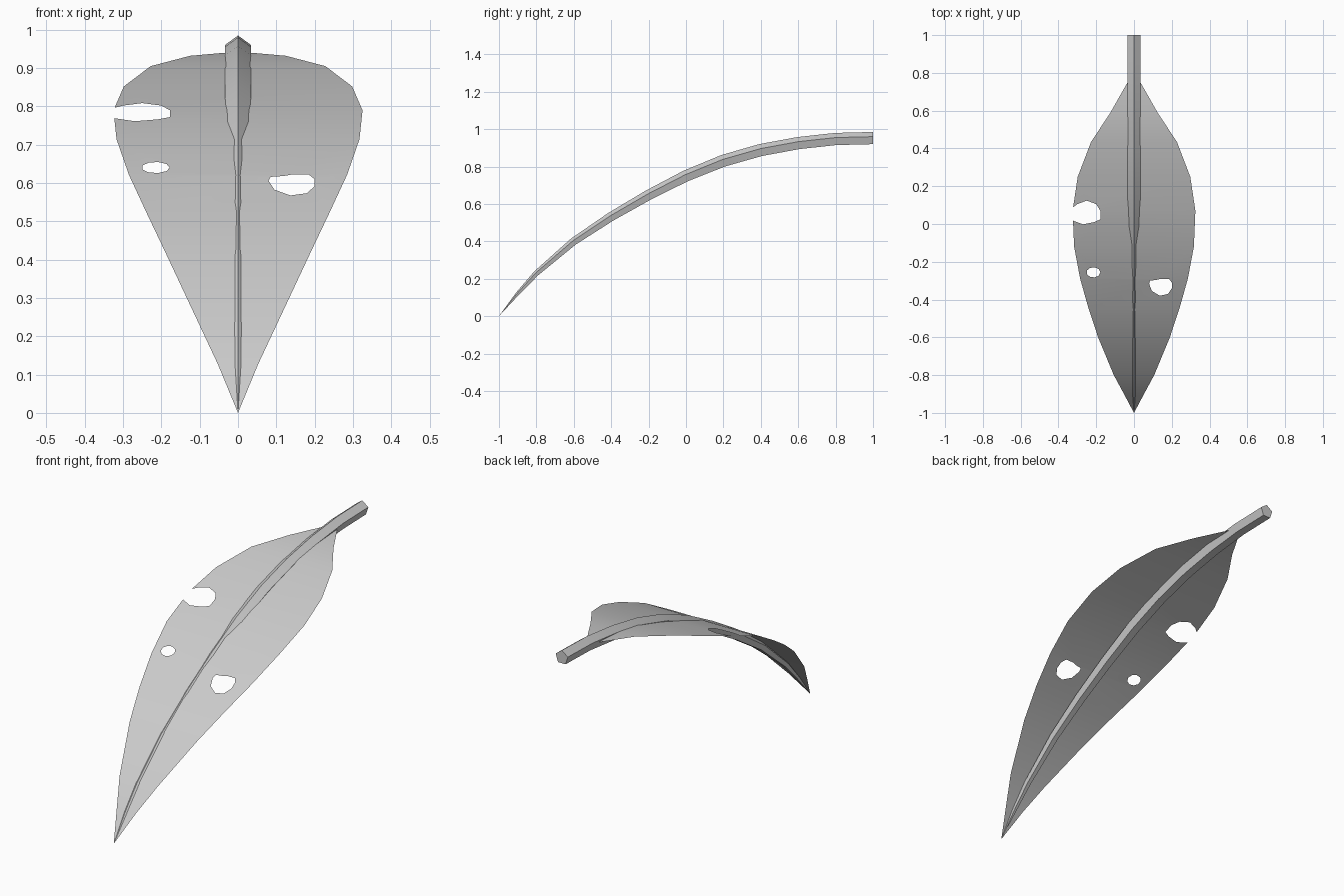
import bpy, bmesh, math
from mathutils import Vector
from mathutils.geometry import delaunay_2d_cdt

if "Cube" in bpy.data.objects:
    bpy.data.objects.remove(bpy.data.objects["Cube"])


def finish(name, bm):
    bmesh.ops.recalc_face_normals(bm, faces=bm.faces)
    me = bpy.data.meshes.new(name)
    bm.to_mesh(me)
    bm.free()
    ob = bpy.data.objects.new(name, me)
    bpy.context.collection.objects.link(ob)
    bpy.ops.object.select_all(action='DESELECT')
    bpy.context.view_layer.objects.active = ob
    ob.select_set(True)
    bpy.ops.object.shade_smooth_by_angle(angle=math.radians(30))
    return ob


# Stem: pentagon swept along the arch, tapering to the tip (y, z, radius)
path = [(-1, 0, 0), (-.9, .12, .0105), (-.8, .228, .0165), (-.6, .398, .0225),
        (-.4, .53, .027), (-.2, .645, .0305), (0, .747, .0335), (.2, .828, .0355),
        (.4, .885, .036), (.6, .922, .036), (.8, .944, .036), (1, .949, .036)]
bm = bmesh.new()
tip = bm.verts.new((0, -1, 0))
rings = []
for i in range(1, len(path)):
    y, z, r = path[i]
    if i == len(path) - 1:
        n = Vector((0, 0, 1))
    else:
        a, b = path[i - 1], path[i + 1]
        n = Vector((0, a[1] - b[1], b[0] - a[0])).normalized()
    ring = []
    for k in range(5):
        t = math.tau * k / 5
        ring.append(bm.verts.new(Vector((r * math.sin(t), y, z)) + n * r * math.cos(t)))
    rings.append(ring)
for k in range(5):
    m = (k + 1) % 5
    bm.faces.new((tip, rings[0][k], rings[0][m]))
    for a, b in zip(rings, rings[1:]):
        bm.faces.new((a[k], b[k], b[m], a[m]))
bm.faces.new(rings[-1])
finish("stem", bm)

# Blade: half outline as (y, half width, height)
outline = [(-1, 0, 0), (-.9, .053, .128), (-.8, .107, .243), (-.6, .19, .42), (-.45, .24, .525),
           (-.29, .285, .622), (-.12, .317, .714), (.07, .325, .79), (.25, .298, .852),
           (.433, .228, .905), (.59, .125, .932), (.75, .034, .94)]
holes = [
    [(.08, -.317), (.085, -.30), (.12, -.296), (.14, -.29), (.185, -.29), (.2, -.31), (.2, -.34),
     (.18, -.37), (.137, -.38), (.095, -.355)],
    [(-.215 + .037 * math.cos(math.tau * k / 9), -.256 + .027 * math.sin(math.tau * k / 9))
     for k in range(9)],
    [(-.34, .075), (-.30, .105), (-.25, .124), (-.20, .105), (-.178, .07), (-.178, .025),
     (-.21, .01), (-.27, -.002), (-.31, .013), (-.34, .025)],
]


def height(y):
    for (y0, _, z0), (y1, _, z1) in zip(outline, outline[1:]):
        if y <= y1:
            return z0 + (z1 - z0) * max(0, y - y0) / (y1 - y0)
    return outline[-1][2]


def inside(x, y, poly):
    hit = False
    for (x0, y0), (x1, y1) in zip(poly, poly[1:] + poly[:1]):
        if (y0 > y) != (y1 > y) and x < x0 + (x1 - x0) * (y - y0) / (y1 - y0):
            hit = not hit
    return hit


border = [(w, y) for y, w, _ in outline] + [(-w, y) for y, w, _ in reversed(outline[1:])]
points, edges = [], []
for loop in [border] + holes:
    s, n = len(points), len(loop)
    points += [Vector(p) for p in loop]
    edges += [(s + i, s + (i + 1) % n) for i in range(n)]
# Cross ribs keep the bend even across the blade
for i in range(1, len(outline) - 1):
    edges.append((i, len(border) - i))
verts, _, faces, *_ = delaunay_2d_cdt(points, edges, [], 0, 1e-5)

bm = bmesh.new()
bv = [bm.verts.new((v.x, v.y, height(v.y))) for v in verts]
for f in faces:
    cx = sum(verts[i].x for i in f) / len(f)
    cy = sum(verts[i].y for i in f) / len(f)
    if inside(cx, cy, border) and not any(inside(cx, cy, h) for h in holes):
        bm.faces.new([bv[i] for i in f])
bmesh.ops.delete(bm, geom=[v for v in bm.verts if not v.link_faces], context='VERTS')
finish("leaf_blade", bm)
